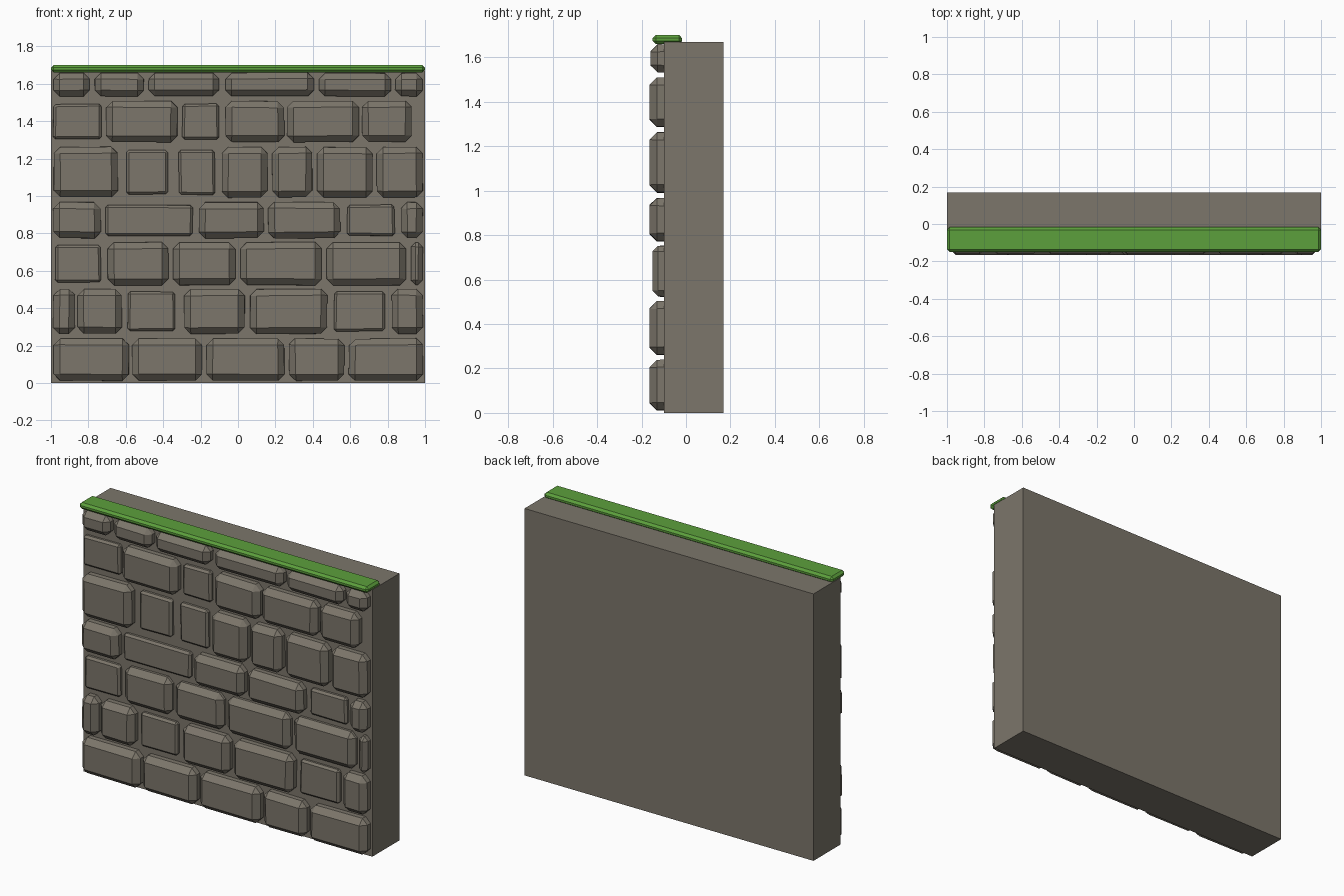
import bpy
import bmesh
import random
from mathutils import Vector

random.seed(4)
default_cube = bpy.data.objects.get("Cube")
if default_cube:
    bpy.data.objects.remove(default_cube, do_unlink=True)


def make_material(name, color):
    material = bpy.data.materials.new(name)
    material.use_nodes = True
    material.diffuse_color = color
    for node in material.node_tree.nodes:
        if node.type == 'BSDF_PRINCIPLED':
            node.inputs["Base Color"].default_value = color
    return material


stone = make_material("warm_grey_stone", (0.2, 0.18, 0.145, 1))
moss = make_material("moss_green", (0.107, 0.35, 0.045, 1))


def make_block(name, low, high, material, bevel=0.0, wobble=0.0):
    """Box between two corners, with optional chamfered edges and hewn corners."""
    low, high = Vector(low), Vector(high)
    size, middle = high - low, (low + high) / 2
    bm = bmesh.new()
    bmesh.ops.create_cube(bm, size=1)
    for vert in bm.verts:
        offset = Vector(a * b for a, b in zip(vert.co, size))
        # Corners are only ever pulled inwards, across the face
        offset.x -= (1 if offset.x > 0 else -1) * random.uniform(0, wobble)
        offset.z -= (1 if offset.z > 0 else -1) * random.uniform(0, wobble)
        vert.co = middle + offset
    if bevel:
        bmesh.ops.bevel(bm, geom=bm.edges[:], offset=bevel, segments=1,
                        profile=0.5, affect='EDGES', clamp_overlap=True)
    bmesh.ops.recalc_face_normals(bm, faces=bm.faces)
    mesh = bpy.data.meshes.new(name)
    bm.to_mesh(mesh)
    bm.free()
    mesh.materials.append(material)
    block = bpy.data.objects.new(name, mesh)
    bpy.context.collection.objects.link(block)
    return block


# Backing slab
WALL_FRONT, WALL_BACK = -0.1, 0.168
make_block("wall_slab", (-1, WALL_FRONT, 0), (1, WALL_BACK, 1.67), stone)

# Courses of stones: bottom, top, front depth, left and right edges in
# hundredths, and the positions of the stones that sit deeper in the wall
courses = [
    (0.01, 0.24, -0.165, [(-99, -58), (-57, -19), (-17, 25), (27, 57), (59, 99)], ()),
    (0.26, 0.505, -0.165, [(-99, -87), (-86, -62), (-59, -33), (-29, 4), (6, 48),
                           (51, 79), (82, 99)], (2, 5)),
    (0.52, 0.755, -0.15, [(-98, -73), (-70, -37), (-35, -1), (1, 45), (47, 90),
                          (92, 99)], (0,)),
    (0.77, 0.97, -0.165, [(-99, -73), (-71, -24), (-21, 14), (16, 55), (58, 84),
                          (87, 99)], (1, 4)),
    (0.99, 1.265, -0.165, [(-99, -64), (-60, -37), (-32, -12), (-9, 16), (18, 40),
                           (42, 72), (74, 99)], (1, 2)),
    (1.285, 1.51, -0.165, [(-99, -73), (-71, -32), (-30, -10), (-7, 25), (26, 65),
                           (66, 93)], (0, 2)),
    (1.53, 1.66, -0.16, [(-99, -79), (-77, -50), (-48, -10), (-7, 41), (43, 82),
                         (84, 99)], ()),
]
for row, (bottom, top, depth, spans, sunken) in enumerate(courses, start=1):
    for index, (left, right) in enumerate(spans):
        front, inset, bevel = depth, 0, 0.034
        if index in sunken:
            front, inset, bevel = -0.127, 0.015, 0.013
        bevel = min(bevel, (right - left) / 100 * 0.35, (top - bottom) * 0.25)
        make_block(f"stone_course_{row}_number_{index + 1}",
                   (left / 100, front, bottom + inset),
                   (right / 100, WALL_FRONT + 0.06, top - inset),
                   stone, bevel, wobble=0.006)

# Mossy strip along the top front edge
make_block("moss_strip", (-1, -0.15, 1.66), (1, -0.017, 1.7), moss, bevel=0.014)
